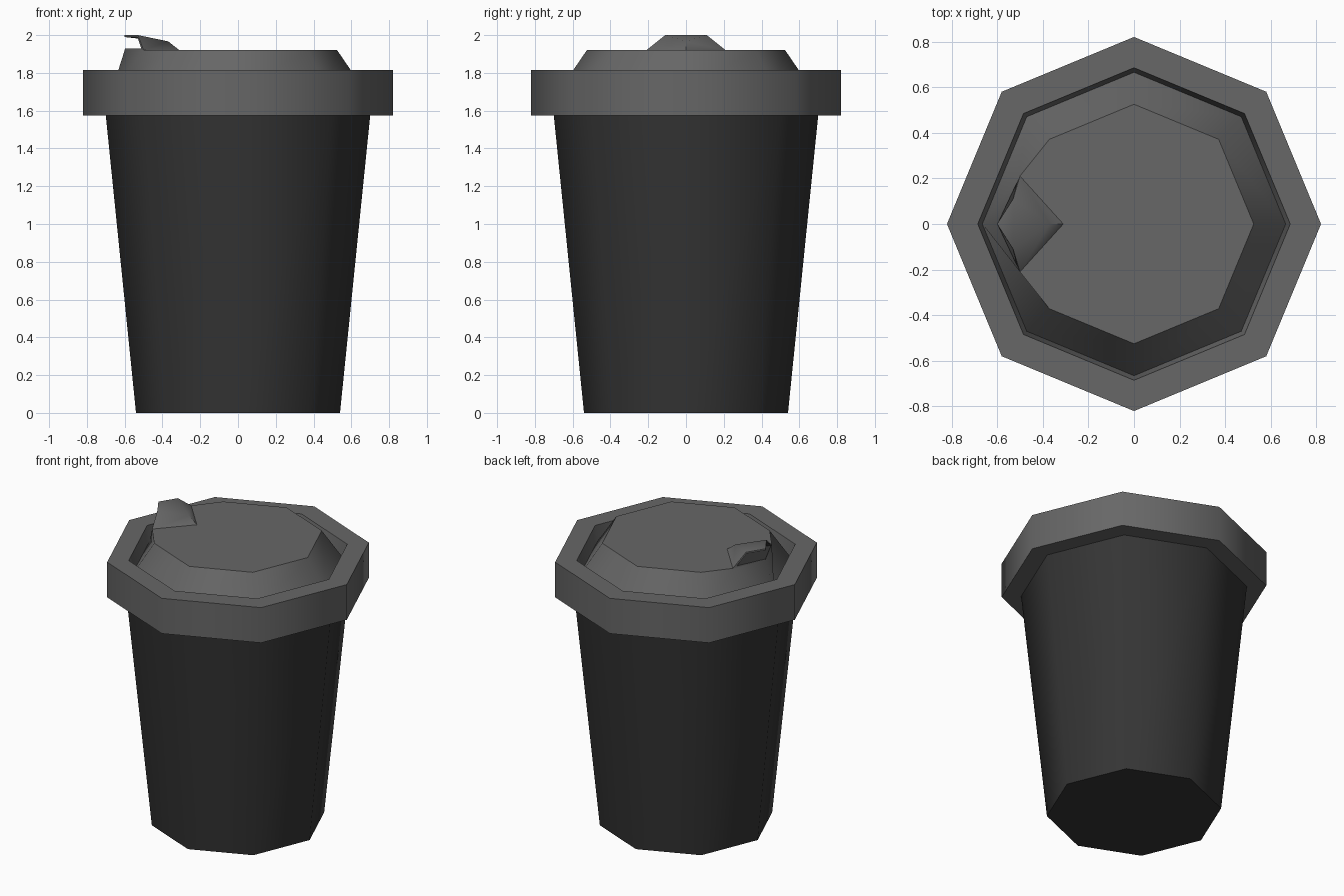
import bpy, bmesh, math

if "Cube" in bpy.data.objects:
    bpy.data.objects.remove(bpy.data.objects["Cube"])

SIDES = 8
DECK = 1.92


def material(name, v):
    m = bpy.data.materials.new(name)
    m.diffuse_color = (v, v, v, 1)
    m.use_nodes = True
    m.node_tree.nodes["Principled BSDF"].inputs["Base Color"].default_value = m.diffuse_color
    return m


dark = material("dark charcoal", 0.035)
grey = material("mid grey", 0.135)


def ring(bm, r, z):
    # octagon with a corner on +x
    return [bm.verts.new((r * math.cos(math.tau * i / SIDES),
                          r * math.sin(math.tau * i / SIDES), z))
            for i in range(SIDES)]


def bridge(bm, a, b, skip=()):
    for i in range(SIDES):
        if i not in skip:
            j = (i + 1) % SIDES
            bm.faces.new((a[i], a[j], b[j], b[i]))


def finish(bm, name, mats, angle=50):
    me = bpy.data.meshes.new(name)
    bm.to_mesh(me)
    bm.free()
    for m in mats:
        me.materials.append(m)
    ob = bpy.data.objects.new(name, me)
    bpy.context.collection.objects.link(ob)
    bpy.ops.object.select_all(action='DESELECT')
    ob.select_set(True)
    bpy.context.view_layer.objects.active = ob
    bpy.ops.object.shade_smooth_by_angle(angle=math.radians(angle))
    return ob


# Tapered cup body with closed base
bm = bmesh.new()
low, high = ring(bm, 0.54, 0), ring(bm, 0.70, 1.575)
bridge(bm, low, high)
bm.faces.new(low[::-1])
finish(bm, "cup_body", [dark])

# Lid: overhanging rim, groove, then a raised deck with sloped sides
bm = bmesh.new()
profile = [(0.70, 1.575), (0.82, 1.575), (0.82, 1.815), (0.685, 1.815), (0.665, 1.715)]
rings = [ring(bm, r, z) for r, z in profile]
for a, b in zip(rings, rings[1:]):
    bridge(bm, a, b)
groove, deck = rings[-1], ring(bm, 0.525, DECK)
bridge(bm, groove, deck, skip=(3, 4))
# the deck corner at -x reaches out to form the drinking lip
lip = deck[4]
lip.co.x = -0.60
k_back = bm.verts.new((-0.50, 0.21, DECK))
k_front = bm.verts.new((-0.50, -0.21, DECK))
bm.faces.new((groove[3], groove[4], k_back, deck[3]))
bm.faces.new((groove[4], lip, k_back))
bm.faces.new((groove[4], k_front, lip))
bm.faces.new((groove[4], groove[5], deck[5], k_front))
bm.faces.new(deck[:4] + [k_back, lip, k_front] + deck[5:])
finish(bm, "lid", [grey])

# Spout hood over the lip, with a recessed mouth
bm = bmesh.new()
foot = bm.verts.new((-0.60, 0, DECK))
tip = bm.verts.new((-0.60, 0, 2.0))
ridge = bm.verts.new((-0.37, 0, 1.967))
base = bm.verts.new((-0.31, 0, DECK))
mouth, corners = [], []
for s in (1, -1):
    k = bm.verts.new((-0.50, s * 0.21, DECK))
    c = bm.verts.new((-0.53, s * 0.11, 2.0))
    corners.append(c)
    for i, loop in enumerate(((foot, tip, c, k), (c, ridge, k), (ridge, base, k))):
        f = bm.faces.new(loop if s > 0 else loop[::-1])
        if i == 0:
            mouth.append(f)
bm.faces.new((tip, corners[1], corners[0]))
bm.faces.new((corners[0], corners[1], ridge))
bm.normal_update()
# orient every face away from a point inside the hood
for f in bm.faces:
    c = f.calc_center_median()
    out = c.copy()
    out.x += 0.48
    out.z -= 1.93
    if f.normal.dot(out) < 0:
        f.normal_flip()
bm.normal_update()
for t in (0.010, 0.003):
    bmesh.ops.inset_region(bm, faces=mouth, thickness=t, use_boundary=True,
                           use_even_offset=True)
inner = {v for f in mouth for v in f.verts}
for f in {f for v in inner for f in v.link_faces}:
    f.material_index = 1
for v in inner:
    v.co = (-0.46, v.co.y * 0.5, DECK + (v.co.z - DECK) * 0.8)
finish(bm, "spout", [grey, dark])
